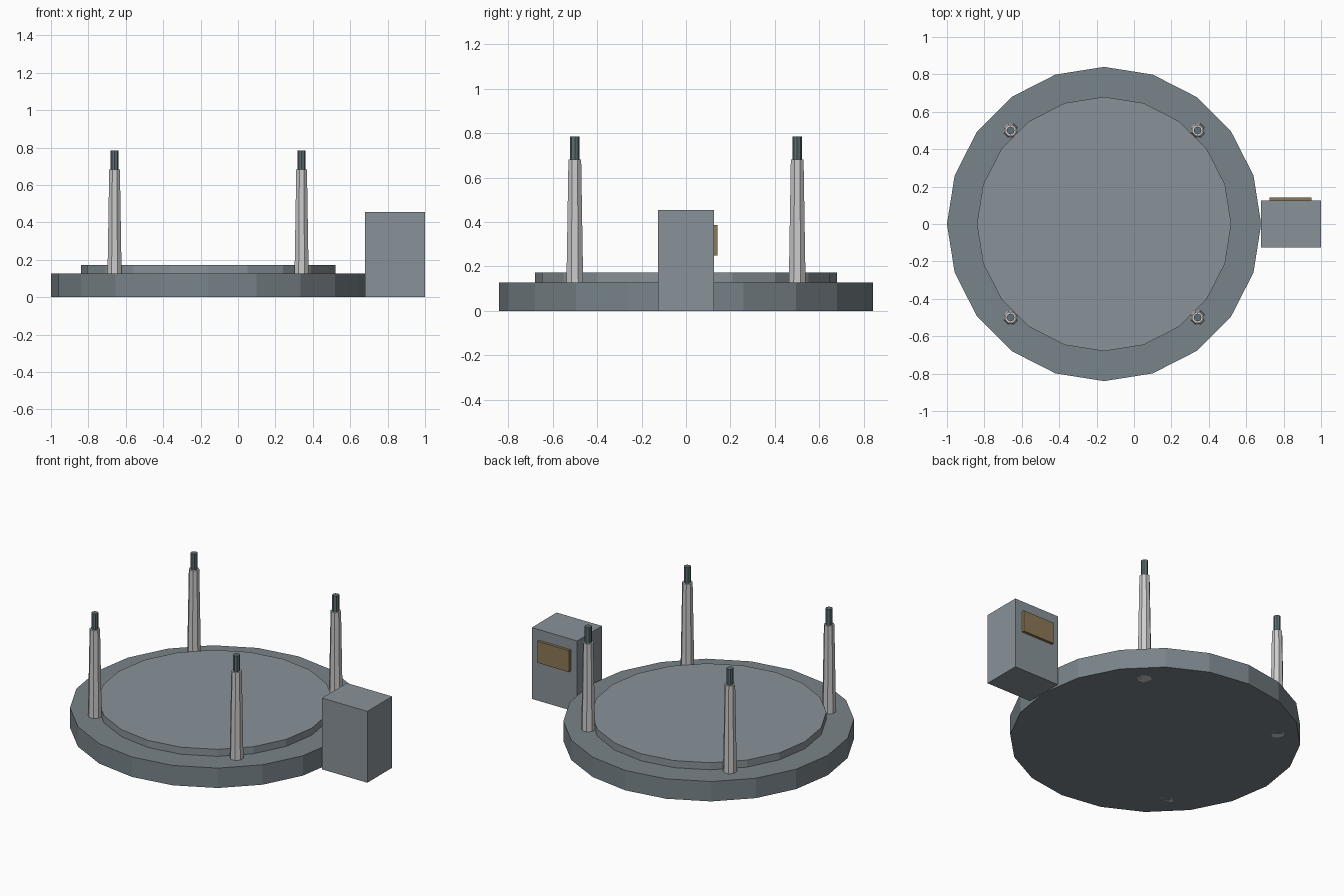
import bpy, math

if "Cube" in bpy.data.objects:
    bpy.data.objects.remove(bpy.data.objects["Cube"])


def material(name, rgb):
    m = bpy.data.materials.new(name)
    m.diffuse_color = (*rgb, 1)
    m.use_nodes = True
    m.node_tree.nodes["Principled BSDF"].inputs["Base Color"].default_value = m.diffuse_color
    return m


DARK = material("dark_grey", (0.19, 0.23, 0.25))
GREY = material("blue_grey", (0.25, 0.29, 0.32))
LIGHT = material("light_grey", (0.65, 0.65, 0.65))
TEAL = material("dark_teal", (0.11, 0.16, 0.17))
BROWN = material("brown", (0.27, 0.19, 0.09))


def tapered(name, x, y, r0, r1, z0, z1, sides, mat, turn=0.0):
    bpy.ops.mesh.primitive_cone_add(vertices=sides, radius1=r0, radius2=r1, depth=z1 - z0,
                                    location=(x, y, (z0 + z1) / 2), rotation=(0, 0, turn))
    ob = bpy.context.object
    ob.name = name
    ob.data.materials.append(mat)


def box(name, lo, hi, mat):
    bpy.ops.mesh.primitive_cube_add(size=1, location=[(a + b) / 2 for a, b in zip(lo, hi)])
    ob = bpy.context.object
    ob.name = name
    ob.scale = [b - a for a, b in zip(lo, hi)]
    ob.data.materials.append(mat)


# Stepped round platform
CX = -0.16
tapered("base_disc", CX, 0, 0.84, 0.84, 0, 0.127, 20, DARK)
tapered("raised_disc", CX, 0, 0.68, 0.68, 0.1, 0.172, 20, GREY)

# Four tapered posts with pins on top
for side, sx in (("left", -0.5), ("right", 0.5)):
    for end, sy in (("front", -0.5), ("back", 0.5)):
        tapered(f"{end}_{side}_post", CX + sx, sy, 0.043, 0.031, 0, 0.682, 8, LIGHT, math.pi / 8)
        tapered(f"{end}_{side}_pin", CX + sx, sy, 0.021, 0.021, 0.66, 0.784, 8, TEAL)

# Control cabinet with panel on its back
box("cabinet", (0.68, -0.125, 0), (1.0, 0.125, 0.455), GREY)
box("cabinet_panel", (0.725, 0.11, 0.25), (0.95, 0.142, 0.387), BROWN)
